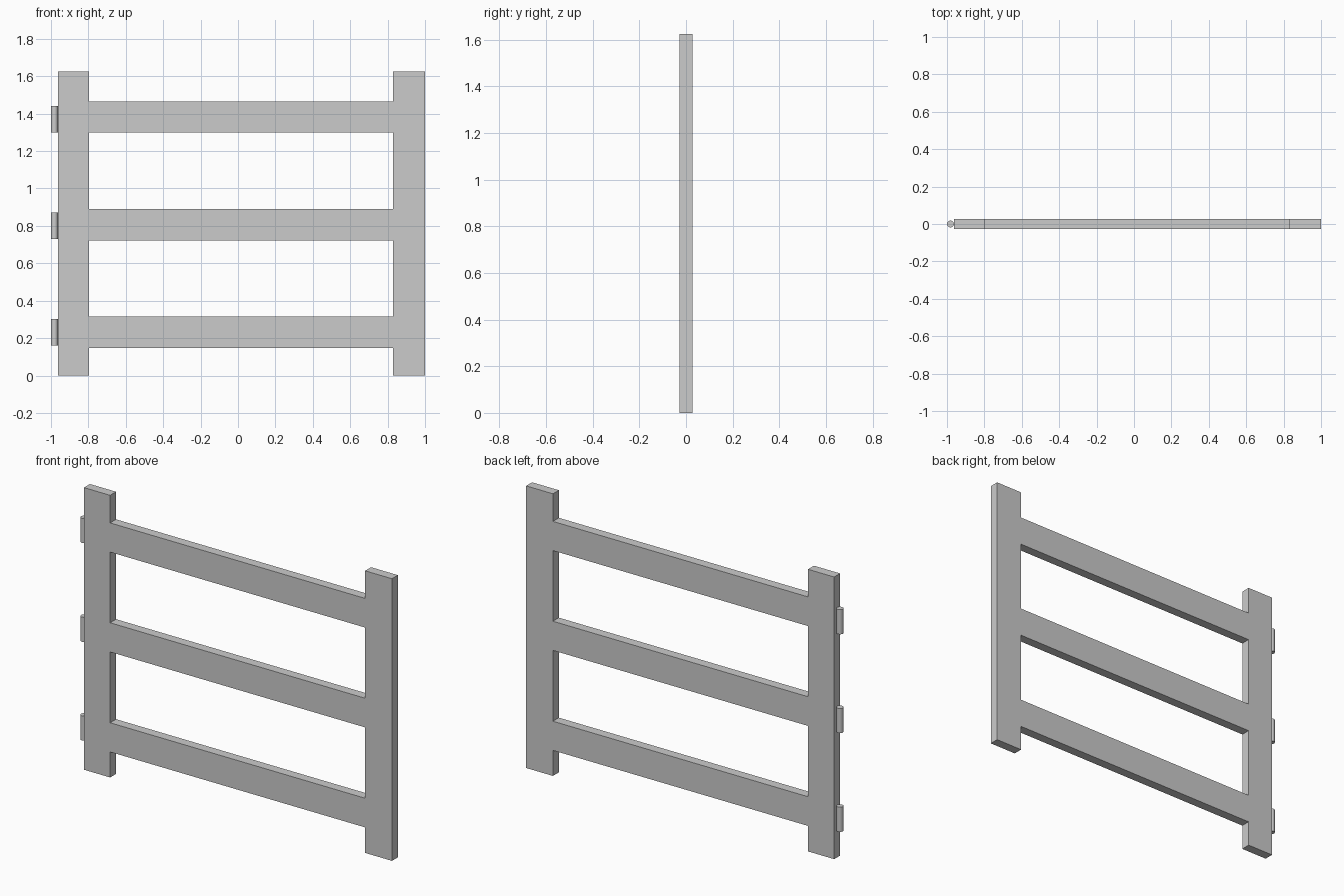
import bpy, bmesh

if "Cube" in bpy.data.objects:
    bpy.data.objects.remove(bpy.data.objects["Cube"])

HALF_T = 0.027                              # half thickness of the boards
XS = [-0.963, -0.796, 0.829, 1.0]           # stile edges, left to right
RAILS = [0.231, 0.807, 1.382]               # rail centre heights
RAIL_H, HEIGHT = 0.168, 1.625
ZS = [0.0] + [z + s * RAIL_H / 2 for z in RAILS for s in (-1, 1)] + [HEIGHT]

# Gate frame: grid of cells, both stiles full height, rails filling every other row
bm = bmesh.new()
verts = {}


def corner(i, k):
    if (i, k) not in verts:
        verts[i, k] = bm.verts.new((XS[i], -HALF_T, ZS[k]))
    return verts[i, k]


for k in range(len(ZS) - 1):
    for i in range(3):
        if i != 1 or k % 2 == 1:
            bm.faces.new([corner(i, k), corner(i + 1, k),
                          corner(i + 1, k + 1), corner(i, k + 1)])

# Give the flat outline its thickness, keeping the front face
ext = bmesh.ops.extrude_face_region(bm, geom=bm.faces[:], use_keep_orig=True)
moved = [g for g in ext["geom"] if isinstance(g, bmesh.types.BMVert)]
bmesh.ops.translate(bm, verts=moved, vec=(0, 2 * HALF_T, 0))
bmesh.ops.recalc_face_normals(bm, faces=bm.faces[:])
mesh = bpy.data.meshes.new("gate_frame")
bm.to_mesh(mesh)
bm.free()
bpy.context.collection.objects.link(bpy.data.objects.new("gate_frame", mesh))

# Hinge pins along the left stile
for name, z in zip(("lower", "middle", "upper"), (0.231, 0.80, 1.369)):
    bpy.ops.mesh.primitive_cylinder_add(vertices=16, radius=0.0185, depth=0.142,
                                        location=(-0.9815, 0, z))
    bpy.context.object.name = name + "_hinge_pin"
    bpy.ops.object.shade_smooth_by_angle()
